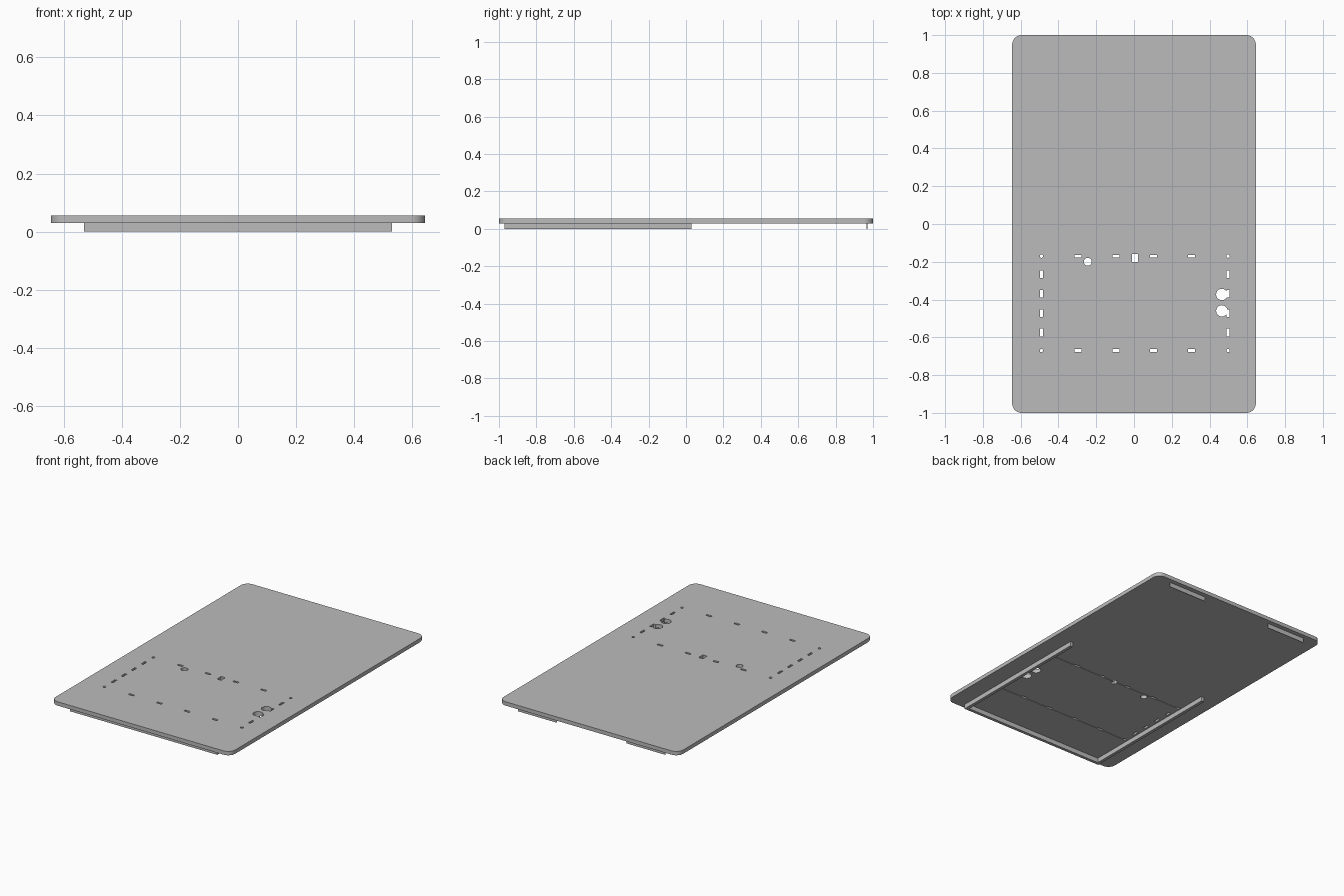
import bpy, bmesh, math
from mathutils import Matrix

if "Cube" in bpy.data.objects:
    bpy.data.objects.remove(bpy.data.objects["Cube"], do_unlink=True)

grey = bpy.data.materials.new("plain_grey")
grey.diffuse_color = (0.5, 0.5, 0.5, 1)
grey.use_nodes = True
grey.node_tree.nodes["Principled BSDF"].inputs["Base Color"].default_value = (0.5, 0.5, 0.5, 1)


def add_box(bm, x0, x1, y0, y1, z0, z1):
    m = Matrix.Translation(((x0 + x1) / 2, (y0 + y1) / 2, (z0 + z1) / 2))
    m = m @ Matrix.Diagonal((x1 - x0, y1 - y0, z1 - z0, 1))
    return bmesh.ops.create_cube(bm, size=1, matrix=m)["verts"]


def add_slot(bm, x, y, w, h):
    add_box(bm, x - w / 2, x + w / 2, y - h / 2, y + h / 2, 0, 0.1)


def add_hole(bm, x, y, r):
    bmesh.ops.create_cone(bm, cap_ends=True, segments=32, radius1=r, radius2=r,
                          depth=0.1, matrix=Matrix.Translation((x, y, 0.05)))


def finish(bm, name):
    mesh = bpy.data.meshes.new(name)
    bm.to_mesh(mesh)
    bm.free()
    mesh.materials.append(grey)
    ob = bpy.data.objects.new(name, mesh)
    bpy.context.collection.objects.link(ob)
    return ob


def box_part(name, *bounds):
    bm = bmesh.new()
    add_box(bm, *bounds)
    return finish(bm, name)


# Rounded panel
BOTTOM, TOP = 0.03, 0.055
bm = bmesh.new()
add_box(bm, -0.645, 0.645, -1, 1, BOTTOM, TOP)
uprights = [e for e in bm.edges if abs(e.verts[0].co.z - e.verts[1].co.z) > 0.01]
bmesh.ops.bevel(bm, geom=uprights, offset=0.05, segments=8, profile=0.5, affect='EDGES')
panel = finish(bm, "panel")

# Cutters: rectangular slots, round holes, shallow underside grooves
MID, HALF = 0.004, 0.494
BACK, FRONT = -0.17, -0.67
slots, holes, grooves = bmesh.new(), bmesh.new(), bmesh.new()
for y in (BACK, FRONT):
    for k in (-1.5, -0.5, 0.5, 1.5):
        add_slot(slots, MID + 0.2 * k, y, 0.037, 0.014)
    for s in (-1, 1):
        add_hole(holes, MID + s * HALF, y, 0.009)
    add_box(grooves, MID - HALF, MID + HALF, y - 0.005, y + 0.005, 0.02, BOTTOM + 0.003)
for s in (-1, 1):
    for k in (-1.5, -0.5, 0.5, 1.5):
        add_slot(slots, MID + s * HALF, -0.42 + 0.103 * k, 0.014, 0.04)
add_slot(slots, 0.005, -0.18, 0.03, 0.044)
add_hole(holes, -0.245, -0.2, 0.021)
for y in (-0.373, -0.46):
    add_hole(holes, 0.465, y, 0.03)

cutters = [finish(slots, "slot_cutter"), finish(holes, "hole_cutter"),
           finish(grooves, "groove_cutter")]
for c in cutters:
    c.hide_render = True
    mod = panel.modifiers.new(c.name, 'BOOLEAN')
    mod.operation = 'DIFFERENCE'
    mod.solver = 'EXACT'
    mod.object = c

# Bake the cuts and drop the cutters
deps = bpy.context.evaluated_depsgraph_get()
baked = bpy.data.meshes.new_from_object(panel.evaluated_get(deps))
panel.modifiers.clear()
panel.data = baked
for c in cutters:
    bpy.data.objects.remove(c, do_unlink=True)

bpy.ops.object.select_all(action='DESELECT')
panel.select_set(True)
bpy.context.view_layer.objects.active = panel
bpy.ops.object.shade_smooth_by_angle(angle=math.radians(30))

# Side rails, front rail and rear lips under the panel
W = 0.02
for side, s in (("left", 1), ("right", -1)):
    xs = sorted((s * (0.53 - W), s * 0.53))
    box_part(side + "_rail", *xs, -0.97, 0.03, 0, BOTTOM)
    xs = sorted((s * 0.25, s * 0.53))
    box_part(side + "_rear_lip", *xs, 0.966, 0.97, 0, BOTTOM)
box_part("front_rail", W - 0.53, 0.53 - W, -0.97, W - 0.97, 0, BOTTOM)
